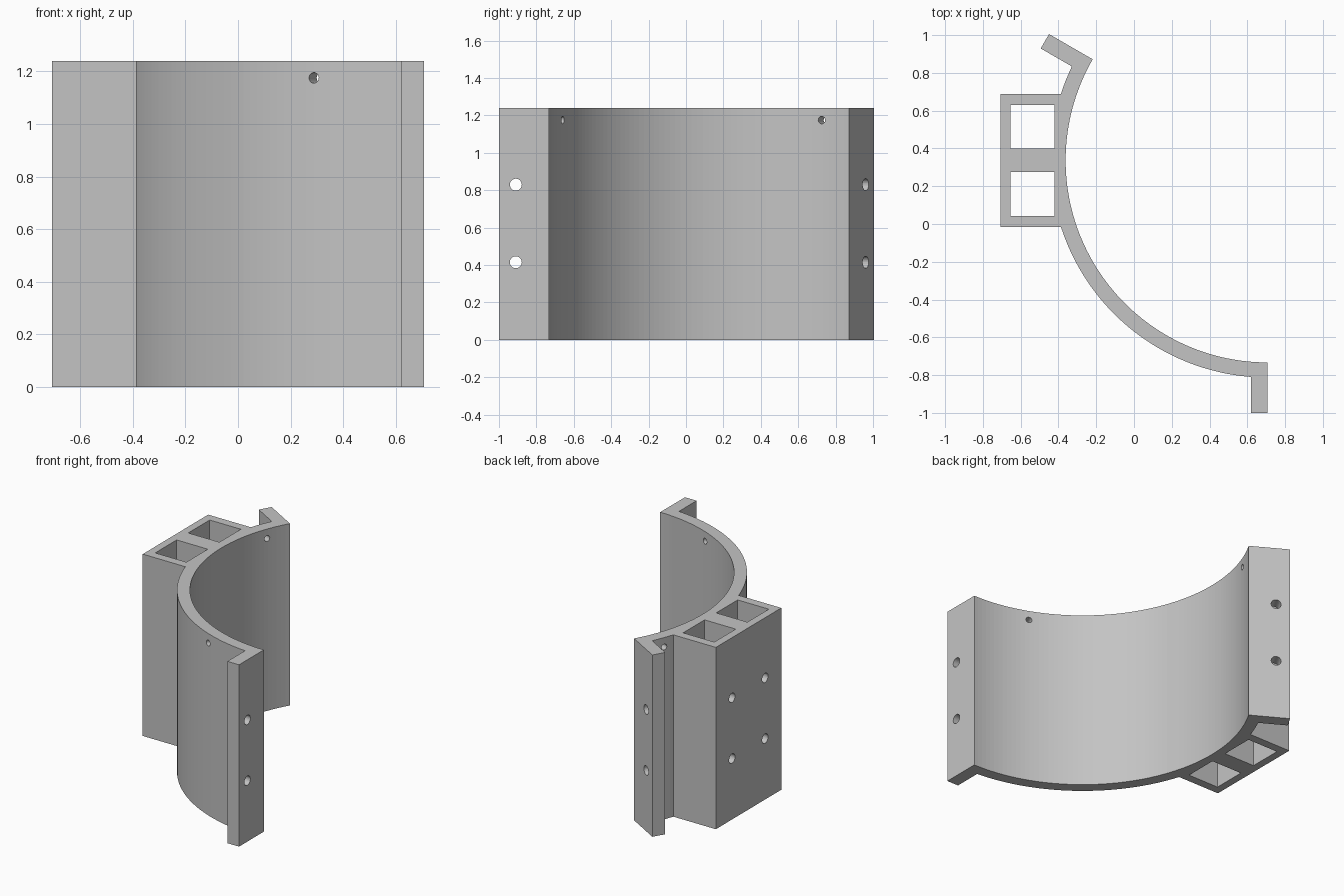
import bpy
import bmesh
from math import radians, degrees, sin, cos, asin
from mathutils import Matrix, Vector

HEIGHT = 1.24
CENTRE = Vector((0.708, 0.337, 0))
R_IN, R_OUT, R_FLANGE = 1.07, 1.15, 1.337
START, END = 150, 270            # sweep of the curved wall
FLANGE = 0.088                   # flange thickness
BOX_HALF, BOX_X = 0.3525, -0.708
HOLE_Z = (0.415, 0.83)

cube = bpy.data.objects.get("Cube")
if cube:
    bpy.data.objects.remove(cube)

grey = bpy.data.materials.new("plain grey")
grey.use_nodes = True
colour = (0.55, 0.55, 0.55, 1)
grey.diffuse_color = colour
grey.node_tree.nodes["Principled BSDF"].inputs["Base Color"].default_value = colour


def polar(radius, angle, shift=0):
    """Point around the wall's axis, shifted along the tangent."""
    a = radians(angle)
    return CENTRE + Vector((radius * cos(a) - shift * sin(a),
                            radius * sin(a) + shift * cos(a), 0))


def arc(radius, a, b, steps):
    return [polar(radius, a + (b - a) * i / steps) for i in range(steps + 1)]


def make_object(name, bm):
    bmesh.ops.recalc_face_normals(bm, faces=bm.faces)
    mesh = bpy.data.meshes.new(name)
    bm.to_mesh(mesh)
    bm.free()
    mesh.materials.append(grey)
    obj = bpy.data.objects.new(name, mesh)
    bpy.context.collection.objects.link(obj)
    return obj


# Outline: inner arc, end flange, outer arc, socket box, outer arc, end flange
inset = degrees(asin(FLANGE / R_OUT))
box_angle = degrees(asin(BOX_HALF / R_OUT))
root = (R_OUT ** 2 - FLANGE ** 2) ** 0.5
outline = arc(R_IN, END, START, 72)
outline += [polar(R_FLANGE, START), polar(R_FLANGE, START, FLANGE), polar(root, START, FLANGE)]
outline += arc(R_OUT, START + inset, 180 - box_angle, 6)[1:]
outline += [Vector((BOX_X, CENTRE.y + s * BOX_HALF, 0)) for s in (1, -1)]
outline += arc(R_OUT, 180 + box_angle, END - inset, 44)
outline += [polar(R_FLANGE, END, -FLANGE), polar(R_FLANGE, END)]

bm = bmesh.new()
base = bm.faces.new([bm.verts.new(p) for p in outline])
top = bmesh.ops.extrude_face_region(bm, geom=[base])["geom"]
bmesh.ops.translate(bm, vec=(0, 0, HEIGHT),
                    verts=[v for v in top if isinstance(v, bmesh.types.BMVert)])
bracket = make_object("curved_bracket", bm)

cut = bmesh.new()


def drill(point, z, direction, radius, depth):
    """Round cutter centred on a point, along a flat direction."""
    turn = Vector(direction).to_track_quat('Z', 'Y').to_matrix().to_4x4()
    place = Matrix.Translation((point[0], point[1], z))
    bmesh.ops.create_cone(cut, cap_ends=True, segments=24, radius1=radius,
                          radius2=radius, depth=depth, matrix=place @ turn)


# Flange bolt holes
for angle, side in ((START, 1), (END, -1)):
    tangent = polar(0, angle, 1) - CENTRE
    for z in HOLE_Z:
        drill(polar(1.247, angle, side * FLANGE / 2), z, tangent, 0.032, 0.16)

# Small holes near the top of the curved wall
for angle in (158.7, 248.6):
    drill(polar((R_IN + R_OUT) / 2, angle), 1.175, polar(1, angle) - CENTRE, 0.02, 0.16)

# Socket box: two square shafts, each with two holes in the back plate
for side in (-1, 1):
    y = CENTRE.y + side * 0.178
    shaft = Matrix.Translation((-0.5375, y, HEIGHT / 2)) @ Matrix.Diagonal((0.235, 0.231, HEIGHT + 0.2, 1))
    bmesh.ops.create_cube(cut, size=1, matrix=shaft)
drills = bmesh.new()
cutters = [make_object("hole_cutter", cut)]
cut = drills
for side in (-1, 1):
    for z in HOLE_Z:
        drill((-0.69, CENTRE.y + side * 0.178), z, (1, 0, 0), 0.032, 0.16)
cutters.append(make_object("plate_hole_cutter", cut))

# Cut the openings and bake the result
for cutter in cutters:
    cutter.hide_render = True
    mod = bracket.modifiers.new("openings", 'BOOLEAN')
    mod.operation = 'DIFFERENCE'
    mod.solver = 'EXACT'
    mod.object = cutter
graph = bpy.context.evaluated_depsgraph_get()
bracket_mesh = bpy.data.meshes.new_from_object(bracket.evaluated_get(graph))
bracket.modifiers.clear()
bracket.data = bracket_mesh
for cutter in cutters:
    bpy.data.objects.remove(cutter)
